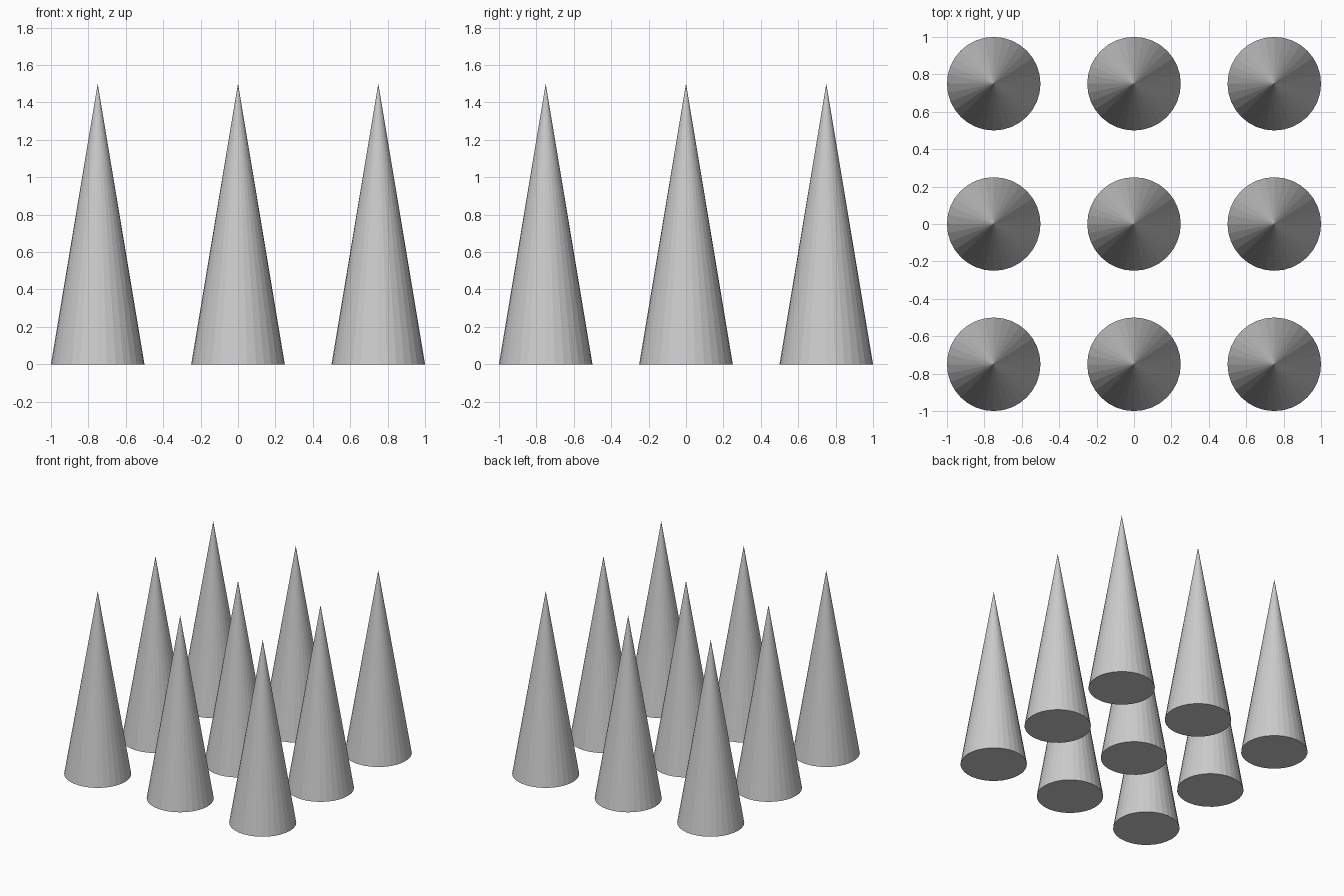
import bpy

if "Cube" in bpy.data.objects:
    bpy.data.objects.remove(bpy.data.objects["Cube"])

SPACING = 0.75
RADIUS = 0.25
HEIGHT = 1.5


def add_cone(name, x, y):
    """Flat-faced closed cone standing on the ground."""
    bpy.ops.mesh.primitive_cone_add(vertices=32, radius1=RADIUS, radius2=0,
                                    depth=HEIGHT, location=(x, y, HEIGHT / 2))
    bpy.context.object.name = name


# 3 x 3 grid of cones
for row in range(3):
    for col in range(3):
        add_cone(f"cone_row{row + 1}_col{col + 1}",
                 (col - 1) * SPACING, (row - 1) * SPACING)
